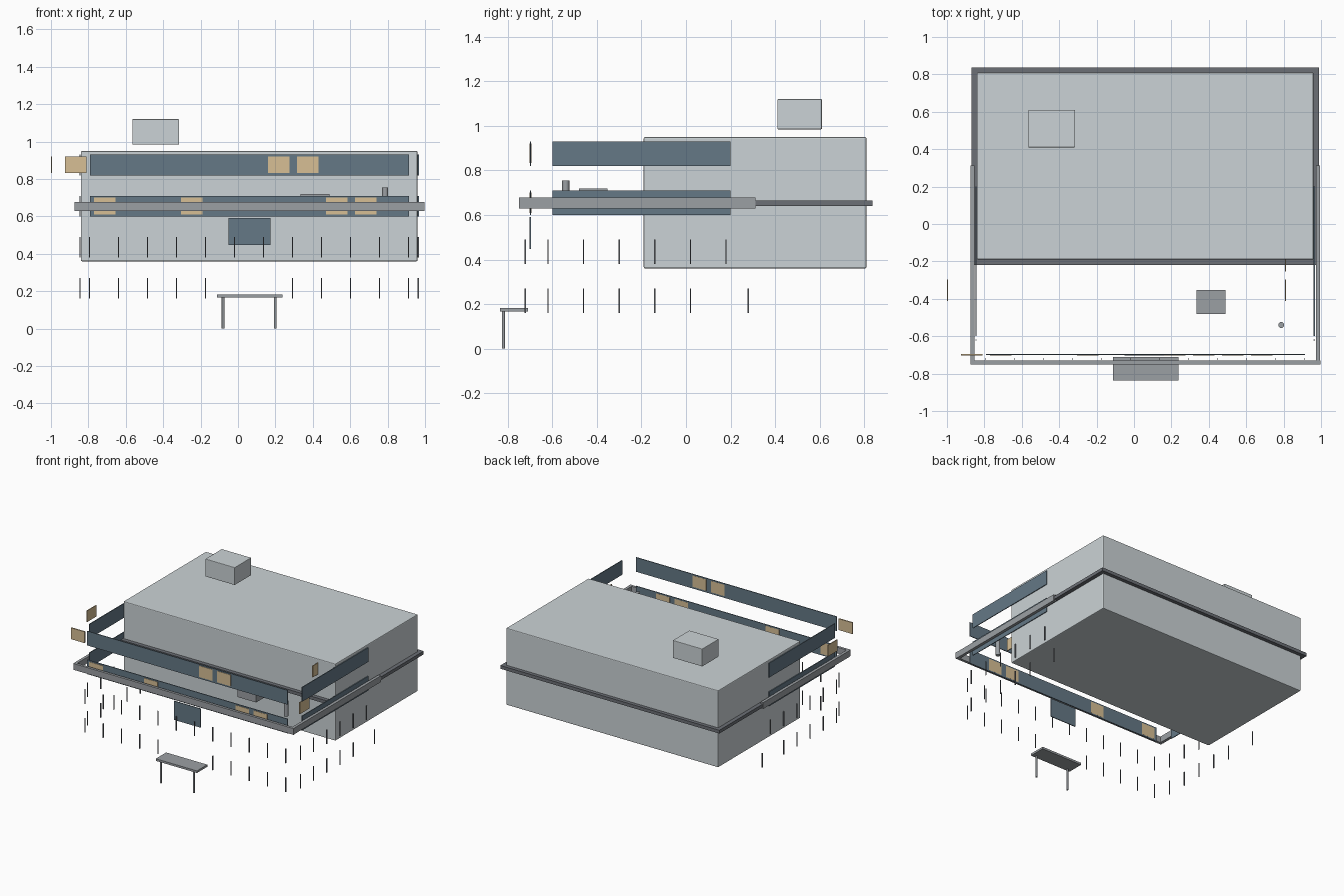
import bpy, bmesh
from mathutils import Vector

if "Cube" in bpy.data.objects:
    bpy.data.objects.remove(bpy.data.objects["Cube"])


def mat(name, col):
    m = bpy.data.materials.new(name)
    m.diffuse_color = (*col, 1)
    m.use_nodes = True
    m.node_tree.nodes["Principled BSDF"].inputs["Base Color"].default_value = m.diffuse_color
    return m


WALL = mat("pale_wall", (0.60, 0.65, 0.67))
GLASS = mat("dark_glass", (0.13, 0.19, 0.24))
LIT = mat("lit_window", (0.68, 0.52, 0.30))
GREY = mat("mid_grey", (0.33, 0.35, 0.37))
DARK = mat("dark_metal", (0.15, 0.16, 0.18))


def box(name, x, y, z, material, bevel=0):
    """Box from (min, max) ranges on each axis."""
    bm = bmesh.new()
    bmesh.ops.create_cube(bm, size=1)
    for v in bm.verts:
        v.co = Vector([a[0] + (c + 0.5) * (a[1] - a[0]) for a, c in zip((x, y, z), v.co)])
    me = bpy.data.meshes.new(name)
    bm.to_mesh(me)
    bm.free()
    ob = bpy.data.objects.new(name, me)
    bpy.context.collection.objects.link(ob)
    me.materials.append(material)
    if bevel:
        mod = ob.modifiers.new("bevel", "BEVEL")
        mod.width, mod.segments = bevel, 2
    return ob


def around(c, size):
    return (c - size / 2, c + size / 2)


def cylinder(name, x, y, z, r, material):
    bpy.ops.mesh.primitive_cylinder_add(vertices=16, radius=r, depth=z[1] - z[0],
                                        location=(x, y, sum(z) / 2))
    ob = bpy.context.object
    ob.name = name
    ob.data.materials.append(material)
    bpy.ops.object.shade_smooth_by_angle()


CX = 0.06  # centre line of the building
PITCH = 0.155

# Main hall with its trim band and rooftop unit
box("main_hall", (-0.84, 0.96), (-0.19, 0.81), (0.36, 0.95), WALL, 0.006)
box("hall_trim_band", (-0.87, 0.99), (-0.22, 0.838), (0.64, 0.665), DARK)
box("rooftop_unit", (-0.565, -0.315), (0.41, 0.61), (0.985, 1.12), WALL, 0.003)

# Parapet around the front wing
box("parapet_front", (-0.873, 0.997), (-0.75, -0.73), (0.63, 0.678), GREY)
for side in (-1, 1):
    box("parapet_side", around(CX + side * 0.924, 0.022), (-0.73, 0.313), (0.63, 0.678), GREY)

# Glass strips of both storeys
for z in ((0.60, 0.71), (0.82, 0.93)):
    box("front_glass_strip", (-0.79, 0.913), around(-0.698, 0.006), z, GLASS)
    for side in (-1, 1):
        box("side_glass_strip", around(CX + side * 0.904, 0.006), (-0.60, 0.20), z, GLASS)

# Lit windows: front, then side
LOW, HIGH = (0.61, 0.70), (0.833, 0.92)
for col, z in ((0, LOW), (3, LOW), (8, LOW), (9, LOW), (-1, HIGH), (6, HIGH), (7, HIGH)):
    box("front_lit_window", around(-0.713 + col * PITCH, 0.115), around(-0.699, 0.009), z, LIT)
for x, y, z in ((-0.997, -0.353, HIGH), (0.81, -0.353, LOW), (0.81, -0.197, HIGH)):
    box("side_lit_window", around(x, 0.006), around(y, 0.115), z, LIT)

# Slim posts in two rows
for row, z in enumerate(((0.16, 0.27), (0.38, 0.49))):
    for i in range(12):
        if row == 0 and i in (5, 6):
            continue  # gap at the entrance
        box("front_post", around(-0.794 + i * PITCH, 0.006), around(-0.722, 0.006), z, DARK)
    ys = [-0.62 + i * 0.16 for i in range(5)] + [(0.28, 0.18)[row]]
    for side in (-1, 1):
        for y in ys:
            box("side_post", around(CX + side * 0.904, 0.006), around(y, 0.006), z, DARK)

# Entrance
box("entrance_glass", (-0.05, 0.173), around(-0.70, 0.006), (0.447, 0.592), GLASS)
box("entrance_canopy", (-0.113, 0.237), (-0.836, -0.71), (0.167, 0.183), GREY)
for x in (-0.08, 0.20):
    cylinder("canopy_leg", x, -0.82, (0, 0.167), 0.007, GREY)

# Equipment on the wing roof
box("vent_box", (0.333, 0.49), (-0.48, -0.353), (0.64, 0.72), GREY)
cylinder("vent_pipe", 0.787, -0.54, (0.64, 0.755), 0.016, GREY)
